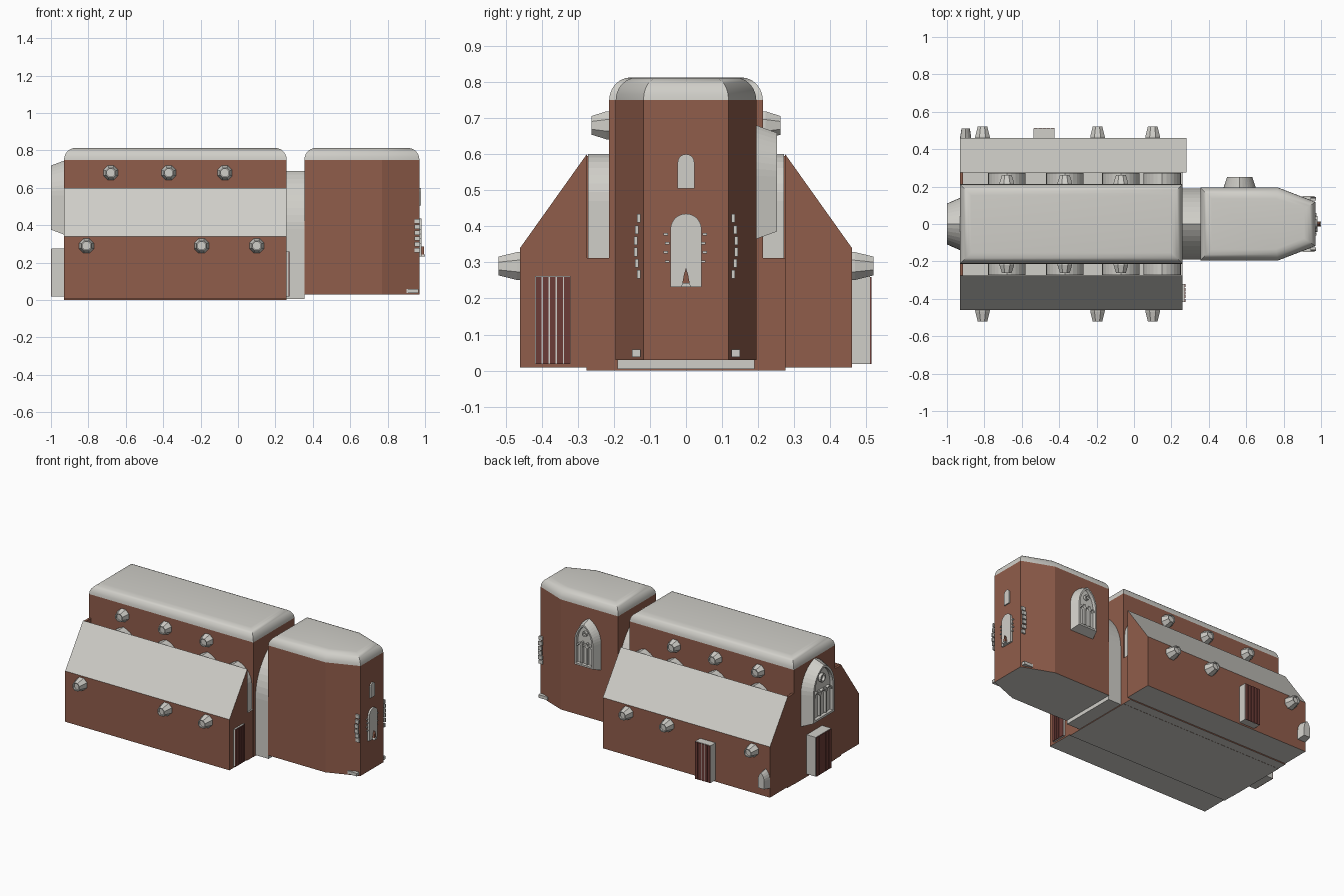
import bpy, bmesh, math
from mathutils import Vector as V

if "Cube" in bpy.data.objects:
    bpy.data.objects.remove(bpy.data.objects["Cube"])


def material(name, rgb):
    m = bpy.data.materials.new(name)
    m.diffuse_color = (*rgb, 1)
    m.use_nodes = True
    m.node_tree.nodes["Principled BSDF"].inputs["Base Color"].default_value = m.diffuse_color
    return m


STONE = material("pale_stone", (0.63, 0.62, 0.58))
BRICK = material("red_brick", (0.28, 0.11, 0.07))
WOOD = material("dark_wood", (0.15, 0.045, 0.038))
X, Y, Z = V((1, 0, 0)), V((0, 1, 0)), V((0, 0, 1))


def finish(name, bm, mats, rule=None, smooth=False):
    bmesh.ops.recalc_face_normals(bm, faces=bm.faces)
    bm.normal_update()
    if rule:
        for f in bm.faces:
            f.material_index = rule(f)
    me = bpy.data.meshes.new(name)
    bm.to_mesh(me)
    bm.free()
    ob = bpy.data.objects.new(name, me)
    bpy.context.collection.objects.link(ob)
    for m in mats:
        me.materials.append(m)
    if smooth:
        bpy.context.view_layer.objects.active = ob
        ob.select_set(True)
        bpy.ops.object.shade_smooth_by_angle(angle=math.radians(35))
        ob.select_set(False)
    return ob


def loft(name, rings, mats, rule=None, smooth=False):
    bm = bmesh.new()
    vs = [[bm.verts.new(p) for p in r] for r in rings]
    for a, b in zip(vs, vs[1:]):
        for i in range(len(a)):
            j = (i + 1) % len(a)
            bm.faces.new((a[i], a[j], b[j], b[i]))
    bm.faces.new(vs[0])
    bm.faces.new(vs[-1])
    return finish(name, bm, mats, rule, smooth)


def prism(name, pts, org, u, n, depth, mats, rule=None, taper=1.0, recess=0):
    """Extrude a (u, z) outline along n; optionally taper it and sink its front."""
    org = V(org)
    cz = (min(p[1] for p in pts) + max(p[1] for p in pts)) / 2

    def ring(s, d):
        return [org + u * p[0] * s + Z * (cz + (p[1] - cz) * (1 - (1 - s) * .6)) + n * d for p in pts]
    rings = [ring(1, 0), ring(taper, depth)]
    if recess:
        rings += [ring(taper * .85, depth), ring(taper * .85, depth - recess)]
    return loft(name, rings, mats, rule)


def box(name, a, b, mats, rule=None):
    pts = [(a[0], a[1]), (b[0], a[1]), (b[0], b[1]), (a[0], b[1])]
    return loft(name, [[(x, y, z) for x, y in pts] for z in (a[2], b[2])], mats, rule)


def arch(hw, z0, zs, top, n=7):
    """Round or pointed arch outline."""
    h = top - zs
    c = (h * h - hw * hw) / (2 * hw)
    end = math.atan2(h, c)
    right = [(-c + (hw + c) * math.cos(end * i / n), zs + (hw + c) * math.sin(end * i / n))
             for i in range(n)]
    return [(hw, z0)] + right + [(0, top)] + [(-x, z) for x, z in right[::-1]] + [(-hw, z0)]


def under(f):  # pale underside
    return 1 if f.normal.z < -.5 else 0


def inset(plan, d):
    """Offset a convex counter-clockwise plan inward."""
    out = []
    for i, p in enumerate(plan):
        a, b = V(plan[i - 1]), V(plan[(i + 1) % len(plan)])
        p = V(p)
        e, f = (p - a).normalized(), (b - p).normalized()
        n1, n2 = V((-e.y, e.x)), V((-f.y, f.x))
        out.append(p + (n1 + n2) * d / (1 + n1.dot(n2)))
    return out


def hall(name, plan, z0):
    loft(name + "_walls", [[(*p, z) for p in plan] for z in (z0, .75)], [BRICK, STONE], under)
    rings = []
    for i in range(7):
        t = math.pi / 2 * i / 6
        rings.append([(q.x, q.y, .75 + .063 * math.sin(t)) for q in inset(plan, .06 * (1 - math.cos(t)))])
    loft(name + "_roof", rings, [STONE], smooth=True)


# Main halls
hall("nave", [(-.93, -.213), (.26, -.213), (.26, .213), (-.93, .213)], 0)
hall("apse", [(.355, -.195), (.77, -.195), (.97, -.118), (.97, .118), (.77, .195), (.355, .195)], .03)

# Arched link between the halls
prism("link_passage", arch(.19, .005, .38, .69, 10), (.26, 0, 0), Y, X, .095, [STONE])

# West wall closing the gutters
box("west_wall", (-.93, -.275, .002), (-.915, .275, .595), [BRICK])


def nozzle(name, x, y0, y1, z):
    """Tapered octagonal pipe with a sunken mouth."""
    def ring(r, y):
        return [(x + r * math.cos(math.pi / 4 * (i + .5)), y, z + r * math.sin(math.pi / 4 * (i + .5)))
                for i in range(8)]
    ye = y1 - (y1 - y0) * .2
    loft(name, [ring(.042, y0), ring(.042, y0 + (y1 - y0) * .2), ring(.028, y1), ring(.022, y1), ring(.022, ye)], [STONE])


# Aisles, gutters, clerestory windows and pipes on both sides
for s, side in ((-1, "front"), (1, "back")):
    xe = .26 if s < 0 else .28
    prof = [(.275, .008), (.46, .008), (.46, .34), (.275, .6)]
    loft(side + "_aisle", [[(x, s * y, z) for y, z in prof] for x in (-.93, xe)],
         [BRICK, STONE], lambda f: 1 if abs(f.normal.z) > .3 else 0)
    y0, y1 = sorted((s * .2, s * .276))
    box(side + "_gutter_base", (-.929, y0, .001), (.259, y1, .312), [BRICK, STONE],
        lambda f: 1 if abs(f.normal.z) > .5 else 0)
    for i, x in enumerate((-.68, -.37, -.07, .15)):
        prism(f"{side}_clerestory_window_{i}", arch(.1, .312, .47, .6), (x, s * .21, 0), X, Y * s, .062, [STONE])
    for i, x in enumerate((-.68, -.37, -.07)):
        nozzle(f"{side}_upper_pipe_{i}", x, s * .21, s * .262, .68)
    for i, x in enumerate((-.81, -.195, .1)):
        nozzle(f"{side}_lower_pipe_{i}", x, s * .455, s * .52, .29)


def tracery_window(name, hw, z0, zs, top, org, u, n, depth):
    """Tapered pointed window with mullions, lancet heads and a rose."""
    prism(name, arch(hw, z0, zs, top, 9), org, u, n, depth, [STONE], taper=.78, recess=.022)
    org, w = V(org), hw * .78 * .85
    base = z0 + (top - z0) * .12
    for i in (-1, 1):
        c = i * w / 3
        bar = [(c - .006, base), (c + .006, base), (c + .006, zs), (c - .006, zs)]
        loft(f"{name}_mullion_{i + 1}", [[org + u * a + Z * b + n * d for a, b in bar]
                                         for d in (depth - .024, depth - .004)], [STONE])
    curves = [(i * w * 2 / 3, zs - .03, w / 3, math.pi) for i in (-1, 0, 1)]
    curves.append((0, zs + (top - zs) * .4, w * .3, 2 * math.pi))
    for k, (c, z, r, sweep) in enumerate(curves):
        bm = bmesh.new()
        loops = []
        for j in range(13):
            t = sweep * j / 12
            loops.append([bm.verts.new(org + u * (c + q * math.cos(t)) + Z * (z + q * math.sin(t)) + n * d)
                          for q, d in ((r - .009, depth - .022), (r - .009, depth - .005),
                                       (r, depth - .005), (r, depth - .022))])
        for a, b in zip(loops, loops[1:]):
            for m in range(4):
                bm.faces.new((a[m], a[(m + 1) % 4], b[(m + 1) % 4], b[m]))
        finish(f"{name}_tracery_{k}", bm, [STONE])


tracery_window("west_window", .14, .35, .56, .745, (-.93, 0, 0), Y, -X, .07)
tracery_window("apse_window", .086, .365, .54, .68, (.565, .195, 0), X, Y, .057)


def doorway(name, hw, z0, z1, org, u, n, depth):
    """Pale porch block with a planked wooden front."""
    prism(name + "_porch", [(-hw, z0), (hw, z0), (hw, z1), (-hw, z1)], org, u, n, depth, [STONE])
    step = 2 * hw / 5
    for i in range(5):
        a = -hw + i * step
        pts = [(a + .002, z0), (a + step - .002, z0), (a + step - .002, z1 - .002), (a + .002, z1 - .002)]
        prism(f"{name}_plank_{i}", pts, V(org) + n * depth, u, n, .004, [WOOD])


doorway("west_door", .08, .018, .275, (-.93, 0, 0), Y, -X, .066)
doorway("back_door", .056, .018, .262, (-.48, .46, 0), X, Y, .05)
doorway("east_door", .049, .018, .262, (.26, -.369, 0), Y, X, .011)

# Small niche near the back corner
prism("corner_niche", arch(.03, .07, .13, .19, 4), (-.9, .46, 0), X, Y, .05, [STONE], taper=.75)

# East face windows and shrine figure
prism("east_upper_window", arch(.023, .505, .577, .6), (.97, 0, 0), Y, X, .008, [STONE])
prism("east_lower_window", arch(.043, .232, .392, .435), (.97, 0, 0), Y, X, .012, [STONE])
prism("figure_base", [(-.014, .232), (.014, .232), (.009, .243), (-.009, .243)], (.982, 0, 0), Y, X, .018, [STONE])
prism("figure", [(-.01, .243), (.01, .243), (.006, .265), (0, .285), (-.006, .265)], (.982, 0, 0), Y, X, .012, [BRICK])

# Carved trim beside the east face and at its foot
for s in (-1, 1):
    for i in range(6):
        z = .255 + i * .031
        y = s * (.128 + .012 * math.sin(math.pi * (i + .5) / 6))
        box(f"carved_trim_{s + 1}_{i}", (.945, y - .005, z), (.972, y + .005, z + .024), [STONE])
    for i in range(4):
        z = .30 + i * .025
        y = s * (.05 + .004 * (i % 2))
        box(f"window_spike_{s + 1}_{i}", (.97, y - .008, z), (.977, y + .004, z + .006), [STONE])
    box(f"foot_trim_{s + 1}", (.9, s * .138 - .012, .038), (.965, s * .138 + .012, .058), [STONE])
